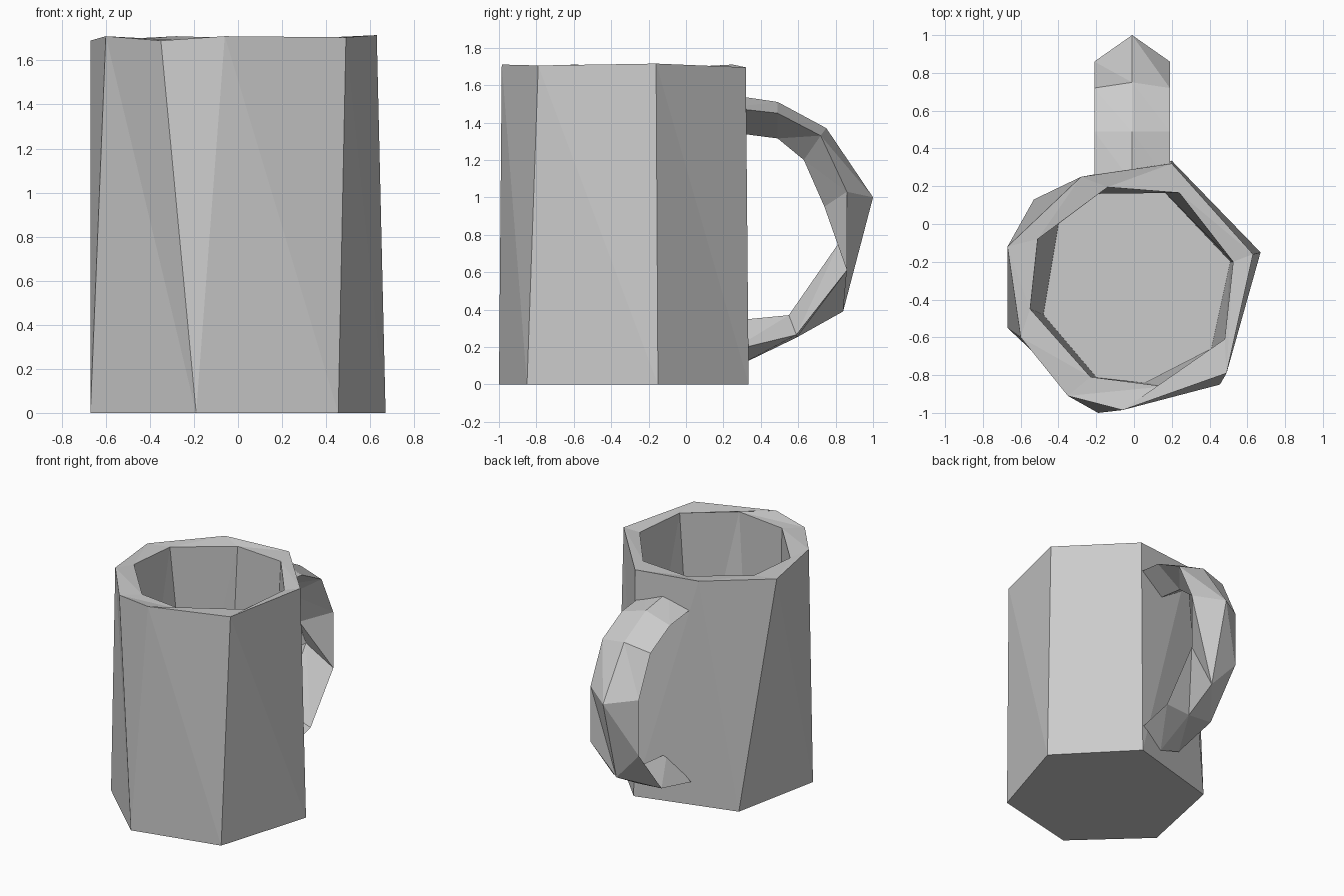
import bpy
import bmesh

cube = bpy.data.objects.get("Cube")
if cube:
    bpy.data.objects.remove(cube, do_unlink=True)

grey = bpy.data.materials.new("plain grey")
grey.use_nodes = True
GREY = (0.6, 0.6, 0.6, 1)
grey.diffuse_color = GREY
grey.node_tree.nodes["Principled BSDF"].inputs["Base Color"].default_value = GREY


def finish(name, bm):
    bmesh.ops.recalc_face_normals(bm, faces=bm.faces)
    mesh = bpy.data.meshes.new(name)
    bm.to_mesh(mesh)
    bm.free()
    mesh.materials.append(grey)
    obj = bpy.data.objects.new(name, mesh)
    bpy.context.collection.objects.link(obj)
    return obj


def ring(bm, points, z=None):
    return [bm.verts.new(p if z is None else (*p, z)) for p in points]


def bridge(bm, a, b):
    n = len(a)
    for i in range(n):
        j = (i + 1) % n
        # two triangles keep the hand-cut facets
        bm.faces.new((a[i], a[j], b[i]))
        bm.faces.new((a[j], b[j], b[i]))


# Mug body: six-sided base twisting into an eight-sided rim
bm = bmesh.new()
base = ring(bm, [(.67, -.15), (.455, -.85), (-.19, -1), (-.67, -.55),
                 (-.53, .13), (.2, .335)], 0)
rim = ring(bm, [(.63, -.16, 1.715), (.49, -.79, 1.705), (-.06, -.985, 1.71),
                (-.35, -.91, 1.69), (-.6, -.6, 1.71), (-.67, -.12, 1.69),
                (-.28, .25, 1.71), (.2, .32, 1.695)])
lip = ring(bm, [(.525, -.2), (.48, -.61), (.16, -.86), (-.23, -.81),
                (-.55, -.45), (-.51, -.08), (-.14, .195), (.24, .165)], 1.69)
floor = ring(bm, [(.51, -.2), (.41, -.66), (.06, -.84), (-.2, -.81),
                  (-.48, -.48), (-.4, 0), (-.19, .16), (.15, .18)], .15)
bm.faces.new(base)
bm.faces.new(floor)

# Outer wall: step along the rim or the base, one letter per triangle
b = t = 0
for step in "tbtbttbtbtbttb":
    lo, hi = base[b % 6], rim[t % 8]
    if step == "b":
        b += 1
        bm.faces.new((lo, base[b % 6], hi))
    else:
        t += 1
        bm.faces.new((lo, rim[t % 8], hi)) if t > 1 or b else None
        if t == 1 and b == 0:
            # first facet closes the right side towards the front
            bm.faces.new((lo, rim[1], hi))
bridge(bm, rim, lip)
bridge(bm, lip, floor)
finish("mug_body", bm)

# Handle: diamond sections with outer ridge, side edges and inner ridge (y, z)
sections = [
    ((.22, 1.55), (.22, 1.48), (.22, 1.35)),
    ((.49, 1.51), (.49, 1.45), (.49, 1.315)),
    ((.75, 1.37), (.72, 1.33), (.63, 1.2)),
    ((1, 1), (.86, 1.03), (.74, .95)),
    ((.84, .39), (.86, .61), (.82, .76)),
    ((.59, .25), (.59, .265), (.55, .37)),
    ((.28, .1), (.24, .18), (.24, .34)),
]
bm = bmesh.new()
rings = []
for outer, side, inner in sections:
    rings.append(ring(bm, [(-.01, *outer), (.19, *side), (-.01, *inner), (-.21, *side)]))
for a, c in zip(rings, rings[1:]):
    bridge(bm, a, c)
bm.faces.new(rings[0])
bm.faces.new(rings[-1])
finish("handle", bm)
